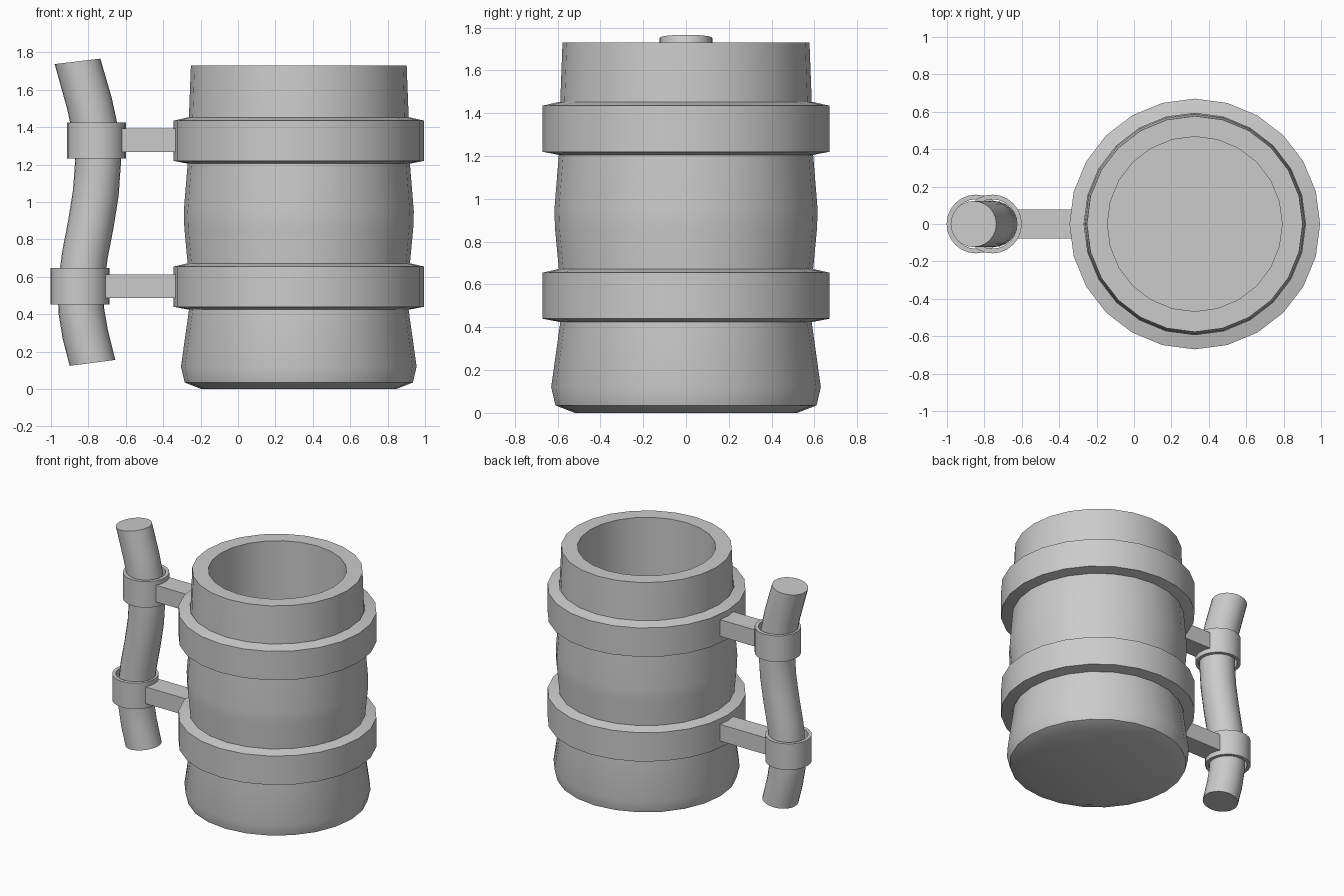
import bpy, bmesh, math
from mathutils import Vector

if "Cube" in bpy.data.objects:
    bpy.data.objects.remove(bpy.data.objects["Cube"])


def finish(name, bm, angle=35):
    bmesh.ops.recalc_face_normals(bm, faces=bm.faces)
    me = bpy.data.meshes.new(name)
    bm.to_mesh(me)
    bm.free()
    ob = bpy.data.objects.new(name, me)
    bpy.context.collection.objects.link(ob)
    bpy.ops.object.select_all(action='DESELECT')
    ob.select_set(True)
    bpy.context.view_layer.objects.active = ob
    if angle:
        bpy.ops.object.shade_smooth_by_angle(angle=math.radians(angle))
    return ob


def skin(bm, rings, loop):
    # bridge successive rings; close the loop or cap both ends
    n = len(rings[0])
    pairs = list(zip(rings, rings[1:]))
    if loop:
        pairs.append((rings[-1], rings[0]))
    else:
        bm.faces.new(rings[0])
        bm.faces.new(rings[-1])
    for a, b in pairs:
        for i in range(n):
            j = (i + 1) % n
            bm.faces.new((a[i], a[j], b[j], b[i]))


def lathe(name, cx, profile, n=24, loop=False):
    bm = bmesh.new()
    rings = [[bm.verts.new((cx + r * math.cos(math.tau * i / n),
                            r * math.sin(math.tau * i / n), z))
              for i in range(n)] for r, z in profile]
    skin(bm, rings, loop)
    return finish(name, bm)


def box(name, x0, x1, y, z0, z1):
    bm = bmesh.new()
    bmesh.ops.create_cube(bm, size=1)
    for v in bm.verts:
        v.co = ((x0 + x1) / 2 + v.co.x * (x1 - x0), v.co.y * 2 * y,
                (z0 + z1) / 2 + v.co.z * (z1 - z0))
    return finish(name, bm, 0)


CX = 0.325

# hollow barrel body
lathe("mug_body", CX, [
    (0.52, 0), (0.61, 0.035), (0.63, 0.12), (0.585, 0.44), (0.593, 0.66),
    (0.612, 0.86), (0.615, 0.95), (0.593, 1.22), (0.588, 1.44), (0.577, 1.73),
    (0.467, 1.73), (0.467, 0.1)])

# bands, clamps and struts: (name, band base z, clamp centre x)
for name, z, hx in (("lower", 0.44, -0.845), ("upper", 1.22, -0.757)):
    lathe(name + "_band", CX, [
        (0.592, z - 0.015), (0.67, z), (0.67, z + 0.215), (0.592, z + 0.233)],
        loop=True)
    lathe(name + "_clamp", hx, [
        (0.132, z + 0.012), (0.157, z + 0.012),
        (0.157, z + 0.206), (0.132, z + 0.206)], loop=True)
    box(name + "_strut", hx + 0.137, -0.25, 0.078, z + 0.048, z + 0.172)

# wavy grip: circle swept along a smooth path in the xz plane
pts = [(-0.858, 1.752), (-0.795, 1.53), (-0.762, 1.38), (-0.748, 1.22),
       (-0.76, 1.05), (-0.787, 0.88), (-0.818, 0.72), (-0.84, 0.55),
       (-0.838, 0.42), (-0.816, 0.29), (-0.778, 0.14)]
P = [Vector((x, 0, z)) for x, z in pts]
bm = bmesh.new()
rings = []
for k, p in enumerate(P):
    t = (P[min(k + 1, len(P) - 1)] - P[max(k - 1, 0)]).normalized()
    if k == 0:
        t = Vector((0.12, 0, -1)).normalized()
    if k == len(P) - 1:
        t = Vector((0.13, 0, -1)).normalized()
    u = Vector((-t.z, 0, t.x))
    rings.append([bm.verts.new(p + 0.123 * (math.cos(a) * u + math.sin(a) * Vector((0, 1, 0))))
                  for a in (math.tau * i / 24 for i in range(24))])
skin(bm, rings, False)
finish("handle_grip", bm)
